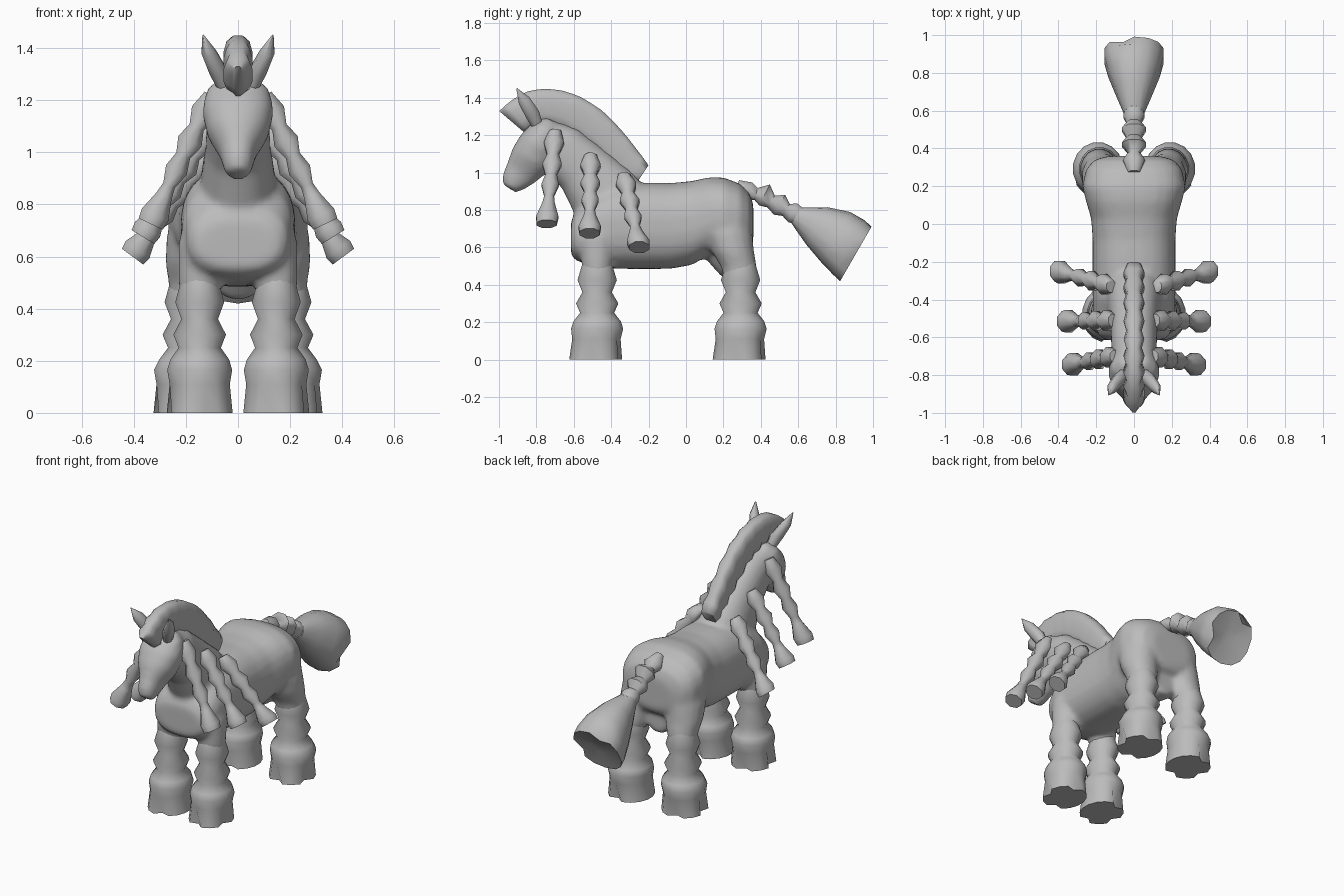
import bpy, math
from mathutils import Vector as V

if "Cube" in bpy.data.objects:
    bpy.data.objects.remove(bpy.data.objects["Cube"])

coat = bpy.data.materials.new("grey coat")
coat.diffuse_color = (0.5, 0.5, 0.5, 1)
coat.use_nodes = True
coat.node_tree.nodes["Principled BSDF"].inputs["Base Color"].default_value = coat.diffuse_color
X, Y, Z = V((1, 0, 0)), V((0, 1, 0)), V((0, 0, 1))


def loft(name, rings, n=12, power=2.0, dent=None):
    """Skin rings given as (centre, u half-axis, v half-axis)."""
    verts, faces = [], []
    for k, (c, u, v) in enumerate(rings):
        for i in range(n):
            a = 2 * math.pi * (i + 0.5) / n
            co, si = math.cos(a), math.sin(a)
            s = dent(k, i) if dent else 1
            p = c + u * math.copysign(abs(co) ** (2 / power), co) * s
            verts.append(p + v * math.copysign(abs(si) ** (2 / power), si) * s)
    for k in range(len(rings) - 1):
        for i in range(n):
            j = (i + 1) % n
            faces.append((k * n + i, k * n + j, (k + 1) * n + j, (k + 1) * n + i))
    faces += [tuple(reversed(range(n))), tuple(range(len(verts) - n, len(verts)))]
    me = bpy.data.meshes.new(name)
    me.from_pydata(verts, [], faces)
    me.materials.append(coat)
    ob = bpy.data.objects.new(name, me)
    bpy.context.collection.objects.link(ob)
    # consistent outward normals
    select([ob])
    bpy.ops.object.mode_set(mode='EDIT')
    bpy.ops.mesh.select_all(action='SELECT')
    bpy.ops.mesh.normals_make_consistent(inside=False)
    bpy.ops.object.mode_set(mode='OBJECT')
    return ob


def select(obs):
    bpy.ops.object.select_all(action='DESELECT')
    for o in obs:
        o.select_set(True)
    bpy.context.view_layer.objects.active = obs[0]


def smooth(ob, deg):
    select([ob])
    bpy.ops.object.shade_smooth_by_angle(angle=math.radians(deg))


def sweep(path, side):
    """Rings square to a path of (point, side radius, other radius)."""
    out = []
    for i, (p, ru, rv) in enumerate(path):
        t = (path[min(i + 1, len(path) - 1)][0] - path[max(i - 1, 0)][0]).normalized()
        out.append((p, side * ru, t.cross(side).normalized() * rv))
    return out


def mid(pts):
    return sweep([(V((0, y, z)), a, b) for y, z, a, b in pts], X)


# Barrel: y, centre z, half width, half height
barrel = [(-.615, .65, .15, .09), (-.59, .66, .19, .13), (-.5, .69, .215, .19),
          (-.4, .71, .22, .225), (-.2, .715, .22, .232), (-.08, .715, .22, .23),
          (.03, .73, .228, .225), (.12, .765, .255, .21), (.2, .775, .275, .20),
          (.29, .755, .255, .185), (.34, .74, .21, .15), (.36, .73, .14, .10)]
flesh = [loft("body", [(V((0, y, z)), X * a, Z * b) for y, z, a, b in barrel], 24, 2.5)]

# Neck and head
flesh.append(loft("neck", mid([(-.36, .74, .19, .21), (-.435, .885, .145, .195),
                               (-.55, 1.02, .125, .155), (-.67, 1.13, .12, .14),
                               (-.75, 1.19, .11, .105)]), 20, 2.3))
flesh.append(loft("head", mid([(-.72, 1.28, .075, .04), (-.745, 1.23, .125, .085),
                               (-.785, 1.15, .138, .112), (-.83, 1.07, .118, .115),
                               (-.885, .995, .07, .09), (-.92, .955, .06, .073),
                               (-.945, .915, .045, .045)]), 20, 2.2))

# Shoulders and thighs: z, x, y, x radius, y radius
shoulder = [(.80, .11, -.46, .08, .09), (.65, .135, -.47, .095, .105),
            (.52, .145, -.475, .085, .085), (.45, .145, -.475, .08, .078)]
thigh = [(.85, .13, .22, .10, .11), (.68, .155, .225, .12, .13),
         (.58, .165, .25, .115, .115), (.49, .175, .285, .092, .095),
         (.44, .18, .285, .085, .09)]
for s in (-1, 1):
    for nm, pts in (("shoulder", shoulder), ("thigh", thigh)):
        flesh.append(loft(nm, [(V((x * s, y, z)), X * a, Y * b)
                               for z, x, y, a, b in pts], 16))
# Groin between the thighs
flesh.append(loft("groin", [(V((0, y, z)), X * a, Z * b) for y, z, a, b in
                            [(.12, .58, .08, .06), (.2, .52, .10, .09), (.3, .53, .09, .09)]], 12))

# Blend the trunk parts into one skin
select(flesh)
bpy.ops.object.join()
body = flesh[0]
rm = body.modifiers.new("blend", 'REMESH')
rm.mode, rm.voxel_size, rm.use_smooth_shade = 'VOXEL', .016, True
sm = body.modifiers.new("soften", 'SMOOTH')
sm.factor, sm.iterations = .5, 8
for m in ("blend", "soften"):
    bpy.ops.object.modifier_apply(modifier=m)
body.data.materials.clear()
body.data.materials.append(coat)
smooth(body, 60)

# Wrapped lower legs with split feathered hooves: z, radius, y shift
wraps = [(.52, .076, 0), (.425, .104, 0), (.36, .078, 0), (.30, .112, 0), (.25, .09, 0),
         (.205, .125, 0), (.165, .138, 0), (.11, .128, -.004), (0, .14, -.008)]

for s, side in ((-1, "left"), (1, "right")):
    # Clefts at the outer side, front and back of each hoof
    outer_cleft = 15 if s > 0 else 8
    clefts = (outer_cleft, 11 if s > 0 else 12, 3 if s > 0 else 4)

    def split(k, i):
        return .74 if k == 8 and i in clefts else 1

    for nm, x, y in (("front_leg", .147, -.475), ("hind_leg", .183, .292)):
        rings = [(V((s * (x + (.008 if z < .2 and y > 0 else 0)), y + dy, z)),
                  X * r * (.92 if y < 0 else .97), Y * r * 1.03) for z, r, dy in wraps]
        smooth(loft(side + "_" + nm, rings, 16, 2, split), 65)

    # Ears
    ear = [((.05, -.79, 1.24), .028, .03), ((.075, -.82, 1.31), .038, .042),
           ((.112, -.865, 1.385), .03, .036), ((.134, -.905, 1.45), .003, .003)]
    smooth(loft(side + "_ear", sweep([(V((s * p[0], p[1], p[2])), a, b)
                                      for p, a, b in ear], X), 8), 60)

    # Three beaded braids hanging outward
    bead = [(0, .035), (.13, .058), (.25, .034), (.36, .056), (.47, .033), (.58, .05),
            (.70, .028), (.78, .036), (.93, .064), (1, .058)]
    for k, (a, b) in enumerate([((.10, -.70, 1.22), (.335, -.745, .725)),
                                ((.11, -.51, 1.09), (.365, -.515, .675)),
                                ((.12, -.33, .985), (.405, -.25, .60))]):
        path = []
        for t, r in bead:
            p = V(a).lerp(V(b), t)
            path.append((V((p.x * s, p.y, p.z)), r, r * .95))
        smooth(loft("%s_braid_%d" % (side, k + 1), sweep(path, Y), 8), 65)

# Crested mane: outer and inner edge points (y, z)
outer = [(-1, 1.33), (-.93, 1.39), (-.85, 1.435), (-.76, 1.45), (-.66, 1.44), (-.56, 1.405),
         (-.45, 1.335), (-.35, 1.235), (-.27, 1.135), (-.2, 1.04)]
inner = [(-.865, 1.215), (-.82, 1.25), (-.78, 1.26), (-.72, 1.255), (-.65, 1.23),
         (-.57, 1.18), (-.48, 1.11), (-.40, 1.03), (-.33, .975), (-.26, .95)]
pairs = [(V((0, *o)), V((0, *i))) for o, i in zip(outer, inner)]
rings = []
for k, (o, i) in enumerate(pairs):
    if k:  # swell between pinches
        po, pi = pairs[k - 1]
        o2, i2 = (o + po) / 2, (i + pi) / 2
        rings.append(((o2 + i2) / 2, X * .056, (o2 - i2) / 2 * 1.02))
    rings.append(((o + i) / 2, X * (.042 if k else .02), (o - i) / 2))
smooth(loft("mane", rings, 12, 3), 70)

# Braided tail ending in a broad tassel with a puckered end
tail = [(.27, .93, .035, .035), (.335, .90, .062, .055), (.375, .885, .036, .036),
        (.42, .88, .07, .068), (.455, .845, .04, .04), (.50, .828, .068, .066),
        (.535, .80, .04, .04), (.57, .785, .06, .06), (.61, .765, .05, .05)]
tip = [(.59, .77, .055, .05), (.70, .715, .10, .115), (.80, .655, .14, .155),
       (.87, .60, .16, .168), (.908, .565, .16, .168), (.893, .58, .05, .05)]
smooth(loft("tail_braid", mid(tail), 8), 65)
axis = V((0, .5, .866))
smooth(loft("tail_tassel", [(V((0, y, z)), X * a, axis * b) for y, z, a, b in tip], 14, 2.3,
            lambda k, i: .72 if k == 4 and i in (4, 13) else 1), 60)
